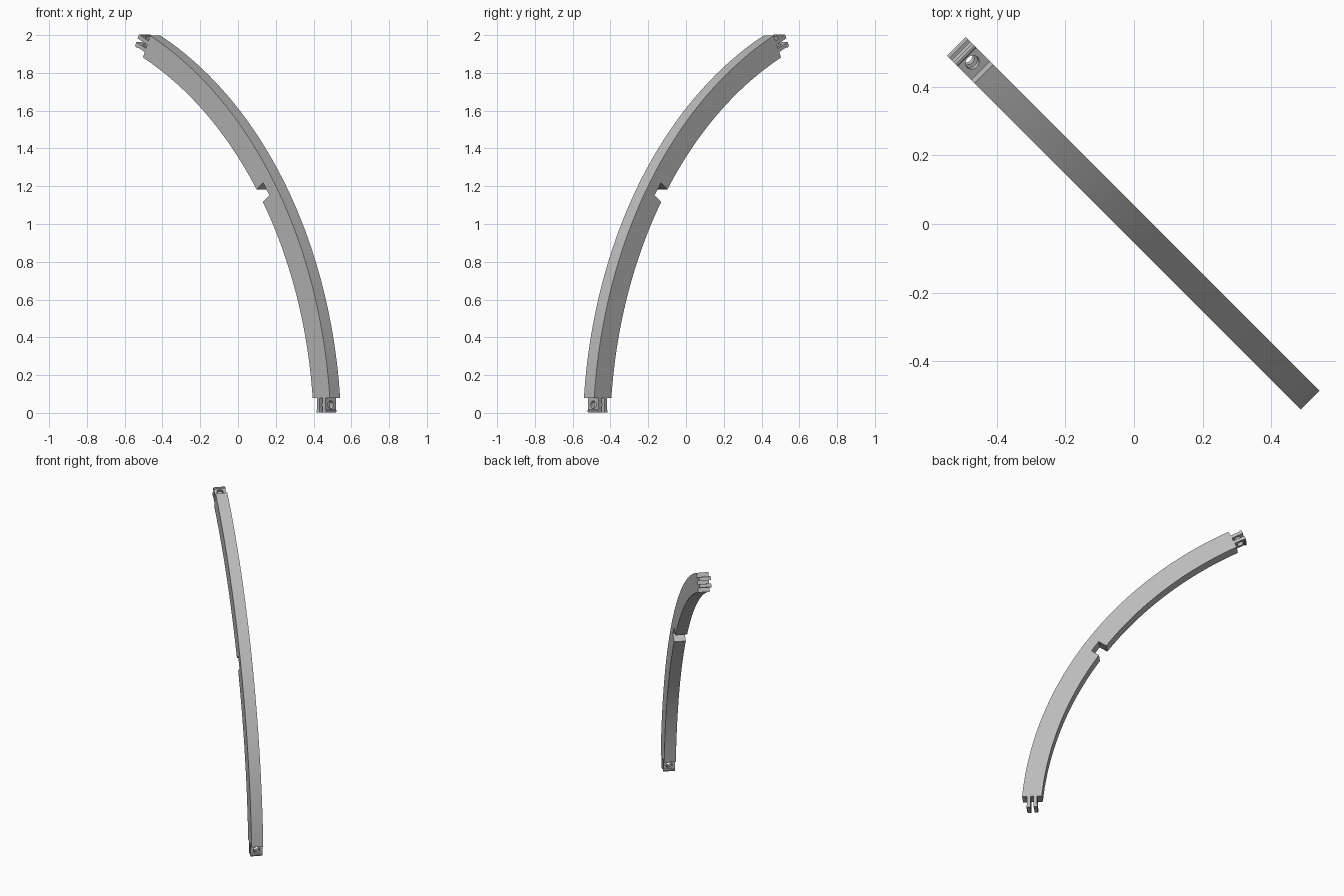
import bpy
import bmesh
from math import sin, cos, asin, radians, pi
from mathutils import Matrix, Vector

if "Cube" in bpy.data.objects:
    bpy.data.objects.remove(bpy.data.objects["Cube"], do_unlink=True)

grey = bpy.data.materials.new("plain grey")
grey.use_nodes = True
grey.diffuse_color = (0.5, 0.5, 0.5, 1)
grey.node_tree.nodes["Principled BSDF"].inputs["Base Color"].default_value = (0.5, 0.5, 0.5, 1)

CENTRE = Vector((-1.61, -0.128))
INNER, OUTER = 2.217, 2.345
MIDDLE = (INNER + OUTER) / 2
WIDTH = 0.077
BASE = 0.08
TOP = radians(65)
TURN = Matrix.Rotation(radians(-45), 4, "Z")


def polar(radius, angle):
    return CENTRE + radius * Vector((cos(angle), sin(angle)))


def start(radius):
    return asin((BASE - CENTRE.y) / radius)


def arc(radius, a, b, steps):
    return [polar(radius, a + (b - a) * i / steps) for i in range(steps + 1)]


def slab(name, points):
    """Extrude a flat profile across the width of the arch."""
    bm = bmesh.new()
    face = bm.faces.new([bm.verts.new((p[0], -WIDTH / 2, p[1])) for p in points])
    grown = bmesh.ops.extrude_face_region(bm, geom=[face])["geom"]
    bmesh.ops.translate(bm, vec=(0, WIDTH, 0),
                        verts=[v for v in grown if isinstance(v, bmesh.types.BMVert)])
    bmesh.ops.recalc_face_normals(bm, faces=bm.faces)
    mesh = bpy.data.meshes.new(name)
    bm.to_mesh(mesh)
    bm.free()
    mesh.materials.append(grey)
    obj = bpy.data.objects.new(name, mesh)
    bpy.context.collection.objects.link(obj)
    return obj


def smooth(obj):
    bpy.ops.object.select_all(action="DESELECT")
    obj.select_set(True)
    bpy.context.view_layer.objects.active = obj
    bpy.ops.object.shade_smooth_by_angle(angle=radians(25))


# Curved beam with a square notch halfway along its inner edge
notch, half, depth = radians(35.2), 0.041, 0.06
across = Vector((-sin(notch), cos(notch))) * half
floor = polar(INNER + depth, notch)
swing = half / INNER
profile = arc(OUTER, start(OUTER), TOP, 64)
profile += arc(INNER, TOP, notch + swing, 32)
profile += [floor + across, floor - across]
profile += arc(INNER, notch - swing, start(INNER), 32)
beam = slab("arch_beam", profile)
beam.matrix_world = TURN
smooth(beam)

# Snap prong: a stem with a bevelled lip on its outer side, tip along +z
PRONG = [(0.011, -0.005), (0.032, -0.005), (0.032, 0.062),
         (0.037, 0.067), (0.037, 0.074), (0.033, 0.079), (0.011, 0.079)]


def clip(name, origin, angle):
    """A pair of mirrored prongs with a round pin hole through both."""
    place = TURN @ Matrix.Translation((origin.x, 0, origin.y)) @ Matrix.Rotation(angle, 4, "Y")
    bm = bmesh.new()
    bmesh.ops.create_cone(bm, cap_ends=True, segments=32, radius1=0.021, radius2=0.021, depth=0.2,
                          matrix=Matrix.Translation((0, 0, 0.037)) @ Matrix.Rotation(pi / 2, 4, "Y"))
    mesh = bpy.data.meshes.new("pin_cutter")
    bm.to_mesh(mesh)
    bm.free()
    cutter = bpy.data.objects.new("pin_cutter", mesh)
    cutter.hide_render = True
    bpy.context.collection.objects.link(cutter)
    for side, label in ((1, "outer"), (-1, "inner")):
        prong = slab(f"{name}_{label}_prong", [(side * x, z) for x, z in PRONG])
        prong.matrix_world = Matrix.Identity(4)
        mod = prong.modifiers.new("pin_hole", "BOOLEAN")
        mod.operation = "DIFFERENCE"
        mod.solver = "EXACT"
        mod.object = cutter
        bpy.ops.object.select_all(action="DESELECT")
        prong.select_set(True)
        bpy.context.view_layer.objects.active = prong
        bpy.ops.object.modifier_apply(modifier=mod.name)
        smooth(prong)
        prong.matrix_world = place
    bpy.data.objects.remove(cutter, do_unlink=True)


# Clips at the foot and at the upper end
foot = polar(MIDDLE, start(MIDDLE))
clip("foot_clip", foot, pi)
clip("upper_clip", polar(MIDDLE, TOP), -TOP)
